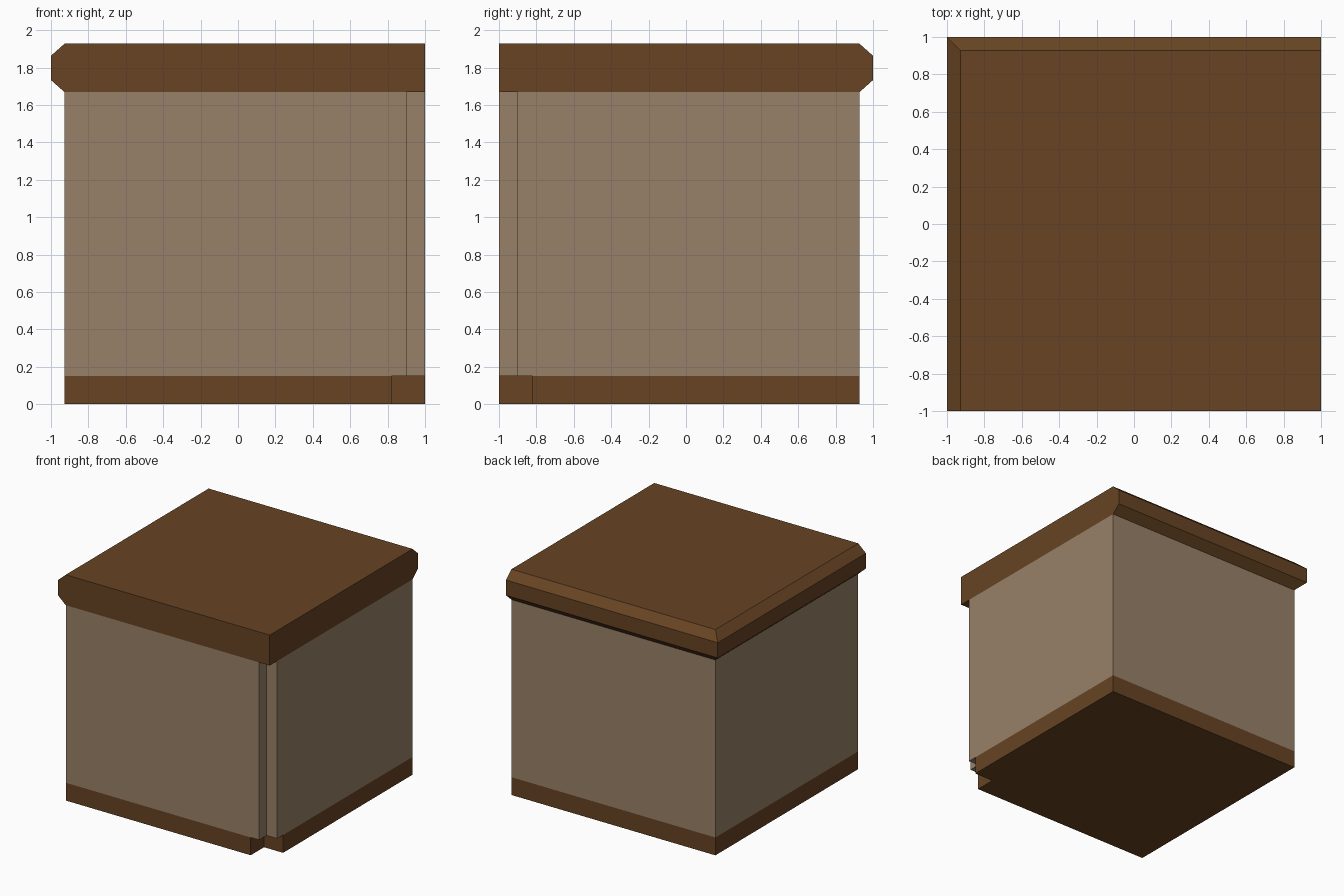
import bpy, bmesh

if "Cube" in bpy.data.objects:
    bpy.data.objects.remove(bpy.data.objects["Cube"])


def material(name, rgb):
    m = bpy.data.materials.new(name)
    lin = [((c / 255 + 0.055) / 1.055) ** 2.4 for c in rgb]
    m.diffuse_color = (*lin, 1.0)
    m.use_nodes = True
    m.node_tree.nodes["Principled BSDF"].inputs["Base Color"].default_value = m.diffuse_color
    return m


dark_wood = material("dark wood", (103, 68, 35))
pale_wall = material("pale wall", (153, 129, 104))


def loft(name, rings, mat):
    """Closed solid through stacked outlines; rings = [(z, [(x, y), ...]), ...]"""
    bm = bmesh.new()
    loops = [[bm.verts.new((x, y, z)) for x, y in pts] for z, pts in rings]
    n = len(loops[0])
    for a, b in zip(loops, loops[1:]):
        for i in range(n):
            j = (i + 1) % n
            bm.faces.new((a[i], a[j], b[j], b[i]))
    bm.faces.new(loops[0][::-1])
    bm.faces.new(loops[-1])
    bmesh.ops.recalc_face_normals(bm, faces=bm.faces)
    me = bpy.data.meshes.new(name)
    bm.to_mesh(me)
    bm.free()
    me.materials.append(mat)
    ob = bpy.data.objects.new(name, me)
    bpy.context.collection.objects.link(ob)
    return ob


INSET = 0.927  # wall line on the left and back sides


def notched(n):
    """Square outline with a square notch cut from the front right corner."""
    c = 1 - n
    return [(-INSET, -1), (c, -1), (c, -c), (1, -c), (1, INSET), (-INSET, INSET)]


def square(e):
    """Outline flush at the front and right, reaching e to the left and back."""
    return [(-e, -1), (1, -1), (1, e), (-e, e)]


# Plinth and cabinet body, both with the corner notch
loft("plinth", [(0, notched(0.18)), (0.152, notched(0.18))], dark_wood)
loft("body", [(0.152, notched(0.10)), (1.668, notched(0.10))], pale_wall)

# Worktop, overhanging with chamfered left and back edges
loft("worktop", [(1.668, square(INSET)), (1.733, square(1)),
                 (1.863, square(1)), (1.928, square(INSET))], dark_wood)
